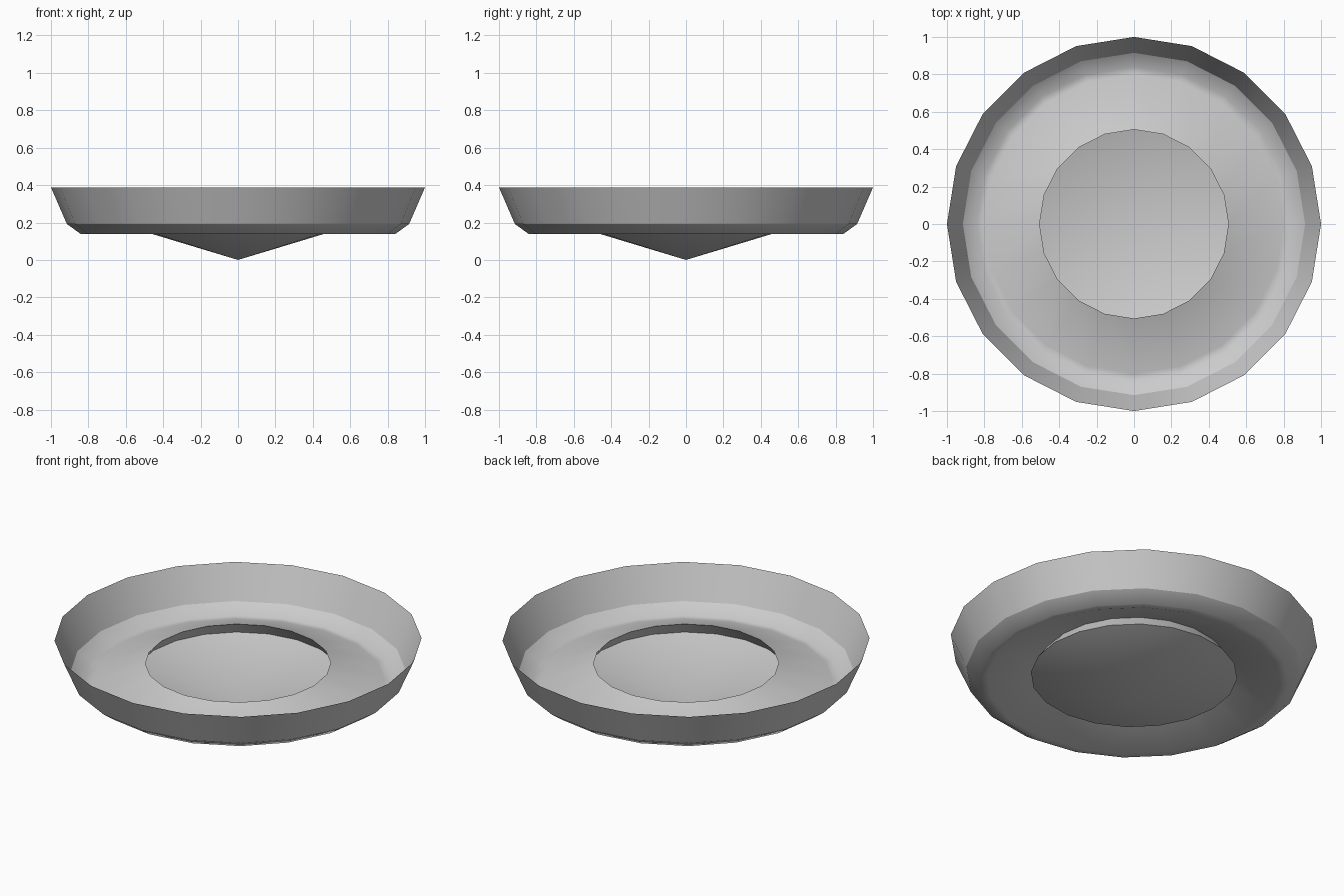
import bpy, math

if "Cube" in bpy.data.objects:
    bpy.data.objects.remove(bpy.data.objects["Cube"])

SIDES = 20


def lathe(name, profile, angle=35):
    """Spin a (radius, z) profile about z; radius 0 becomes a single point."""
    verts, faces, rings = [], [], []
    for r, z in profile:
        start = len(verts)
        n = 1 if r == 0 else SIDES
        for i in range(n):
            a = 2 * math.pi * i / SIDES
            verts.append((r * math.cos(a), r * math.sin(a), z))
        rings.append([start + i % n for i in range(SIDES)])
    for low, high in zip(rings, rings[1:]):
        for i in range(SIDES):
            j = (i + 1) % SIDES
            face = [low[i], low[j], high[j], high[i]]
            faces.append(list(dict.fromkeys(face)))
    mesh = bpy.data.meshes.new(name)
    mesh.from_pydata(verts, [], faces)
    mesh.update()
    obj = bpy.data.objects.new(name, mesh)
    bpy.context.collection.objects.link(obj)
    bpy.ops.object.select_all(action='DESELECT')
    obj.select_set(True)
    bpy.context.view_layer.objects.active = obj
    bpy.ops.object.shade_smooth_by_angle(angle=math.radians(angle))
    return obj


# Shallow cone at the centre, with its undercut lip
lathe("center_cone", [(0, 0), (0.563, 0.17), (0.505, 0.245)])

# Sloping floor ring, rounded up into the wall
lathe("dish_floor", [(0.505, 0.245), (0.80, 0.138), (0.84, 0.138), (0.915, 0.192)], 40)

# Flared thin outer wall
lathe("dish_wall", [(0.915, 0.192), (1.0, 0.388)])
